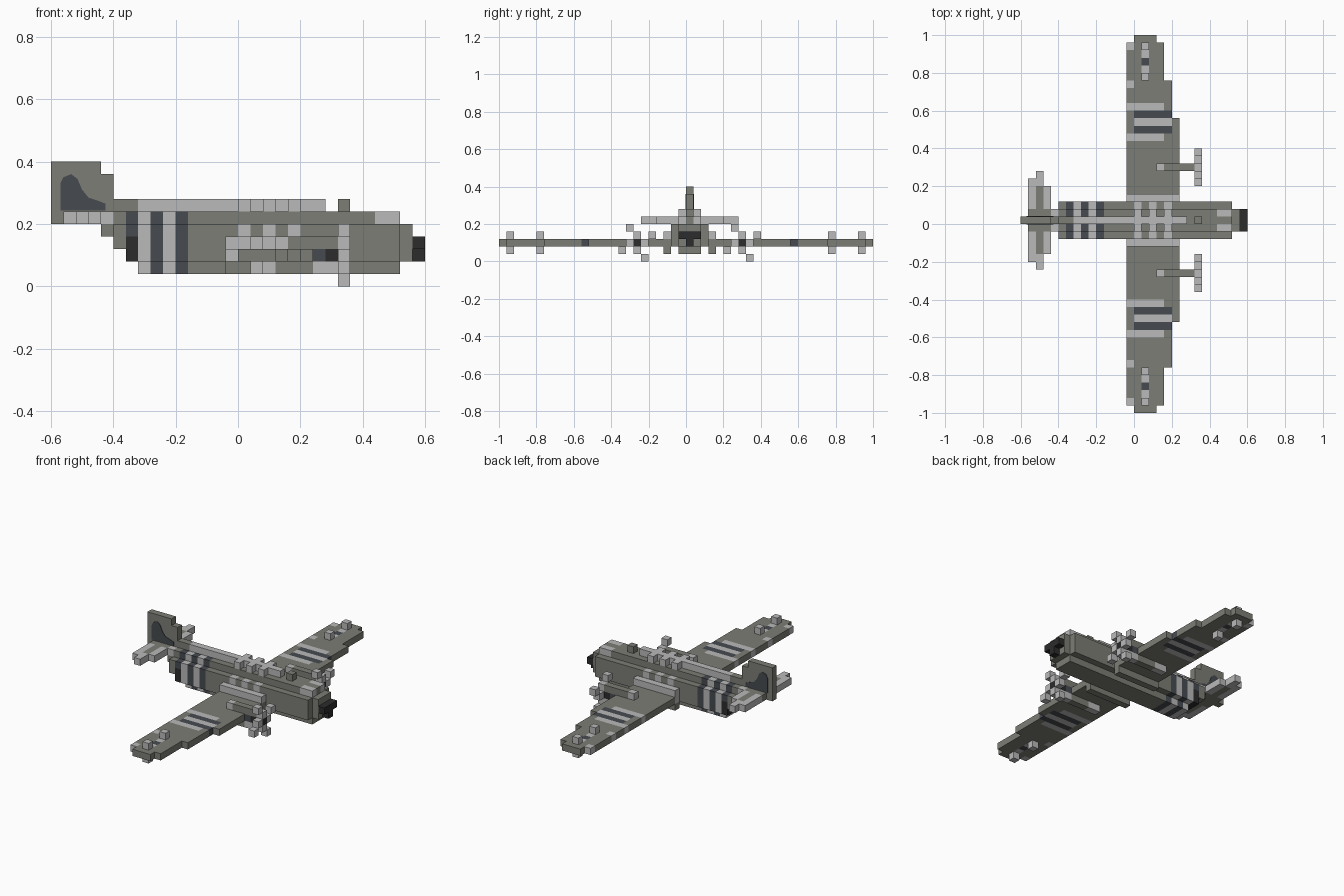
import bpy, bmesh
from mathutils import Vector

if "Cube" in bpy.data.objects:
    bpy.data.objects.remove(bpy.data.objects["Cube"])

U = 0.04  # edge of one building block


def material(name, rgb):
    m = bpy.data.materials.new(name)
    m.diffuse_color = (*rgb, 1)
    m.use_nodes = True
    m.node_tree.nodes["Principled BSDF"].inputs["Base Color"].default_value = m.diffuse_color
    return m


MATS = [material("grey", (0.205, 0.205, 0.18)),
        material("light_grey", (0.49, 0.49, 0.49)),
        material("slate", (0.062, 0.070, 0.082)),
        material("black", (0.025, 0.025, 0.025))]
GREY, LIGHT, SLATE, BLACK = range(4)
blocks = {}  # (x, y, z) -> (part, colour)


def fill(part, col, x, y, z, mirror=False):
    """Fill an inclusive block range; mirroring is about block column y = 0."""
    rng = [range(r[0], r[1] + 1) if isinstance(r, tuple) else (r,) for r in (x, y, z)]
    for i in rng[0]:
        for j in rng[1]:
            for k in rng[2]:
                blocks[i, j, k] = (part, col)
                if mirror:
                    blocks[i, -j, k] = (part, col)


# Wings: stepped planform
fill("wing", GREY, (-1, 5), (-13, 13), 2)
for y0, y1, x0, x1 in ((14, 18, -1, 4), (19, 23, -1, 3), (24, 24, 0, 2),
                       (-19, -14, -1, 4), (-24, -20, -1, 3), (-25, -25, 0, 2)):
    fill("wing", GREY, (x0, x1), (y0, y1), 2)
# Wing stripes
for y in (11, 15):
    fill("wing", LIGHT, (-1, 3), y, 2, True)
for y in (12, 14):
    fill("wing", SLATE, (0, 4), y, 2, True)
fill("wing", LIGHT, (0, 4), 13, 2, True)
# Trailing edge marks, tip strips and tip knobs
for y in (-24, -19, 18, 23):
    fill("wing", LIGHT, -1, y, 2)
for lo, hi in ((-24, -20), (19, 23)):
    fill("wing", LIGHT, 1, (lo, hi), 2)
    fill("wing", SLATE, 1, (lo + hi) // 2, 2)
    for y in (lo, hi):
        for z in (1, 3):
            fill("wing_knobs", LIGHT, 1, y, z)

# Fuselage: rounded block section with stepped tail and nose
fill("fuselage", GREY, (-8, 12), (-2, 2), (2, 4))
fill("fuselage", GREY, (-8, 12), (-1, 1), 1)
fill("fuselage", GREY, (-10, 12), (-1, 1), 5)
fill("fuselage", GREY, -9, (-2, 2), (2, 4))
fill("fuselage", GREY, -10, (-2, 2), (3, 4))
fill("fuselage", GREY, -11, (-1, 1), (4, 5))
fill("fuselage", GREY, 13, (-1, 1), (2, 4))
# Fuselage bands
for x, col in ((-9, SLATE), (-8, LIGHT), (-7, SLATE), (-6, LIGHT), (-5, SLATE)):
    for y in range(-2, 3):
        for z in range(1, 6):
            if (x, y, z) in blocks:
                fill("fuselage", col, x, y, z)
fill("fuselage", BLACK, -9, (-2, 2), (2, 3))
# Nose cap and nose side lights
fill("nose", BLACK, 14, (-1, 1), 3)
fill("nose", BLACK, 14, 0, 2)
fill("fuselage", LIGHT, (11, 12), 1, 5, True)

# Spine along the top, with alternating side blocks
fill("spine", GREY, (-10, -9), 0, 6)
fill("spine", LIGHT, (-8, 6), 0, 6)
fill("spine", GREY, 8, 0, 6)
for x in (0, 2, 4):
    fill("spine", LIGHT, x, 1, 6, True)

# Wing roots: belly fairing and a row of light blocks
fill("wing_root", GREY, (-1, 5), 3, 1, True)
fill("wing_root", LIGHT, (-1, 5), 3, 3, True)
fill("wing_root", LIGHT, -1, 3, 2, True)
for x in (0, 2, 4):
    fill("fuselage", LIGHT, x, 2, 4, True)

# Engines: upper cowl, lower cowl and shaft on each side
fill("engine", GREY, (3, 7), 7, 3, True)
fill("engine", LIGHT, 3, 7, 3, True)
fill("engine", GREY, (1, 7), 7, 1, True)
for x in ((1, 2), (6, 7)):
    fill("engine", LIGHT, x, 7, 1, True)
fill("engine", SLATE, 6, 7, 2, True)
fill("engine", BLACK, 7, 7, 2, True)

# Propellers: pinwheel of four bent blades
for y in (-7, 7):
    fill("propeller", BLACK, 8, y, 2)
    for a, b in ((1, 0), (0, 1), (-1, 0), (0, -1)):
        fill("propeller", LIGHT, 8, y + a, 2 + b)
        fill("propeller", LIGHT, 8, y + 2 * a - b, 2 + 2 * b + a)

# Tailplane
fill("tailplane", LIGHT, -14, (-5, 5), 5)
fill("tailplane", LIGHT, -13, (-6, 6), 5)
fill("tailplane", GREY, -13, (-4, 4), 5)
fill("tailplane", LIGHT, -12, (-4, 4), 5)
fill("tailplane", GREY, (-14, -12), (-1, 1), 5)
fill("tailplane", LIGHT, -11, 1, 5, True)

# Fin
fill("fin", GREY, (-15, -12), 0, (5, 9))
fill("fin", GREY, -11, 0, (6, 8))

# Turn the exposed block sides into one mesh per part
DIRS = [Vector(d) for d in ((1, 0, 0), (-1, 0, 0), (0, 1, 0),
                            (0, -1, 0), (0, 0, 1), (0, 0, -1))]
for part in sorted({p for p, c in blocks.values()}):
    bm = bmesh.new()
    for pos, (p, col) in blocks.items():
        if p != part:
            continue
        centre = Vector(pos) + Vector((0.5, 0.5, 0.5))
        for d in DIRS:
            if tuple(int(a + b) for a, b in zip(pos, d)) in blocks:
                continue
            s = Vector((d.y, d.z, d.x))
            t = d.cross(s)
            corners = [centre + d / 2 + (s * a + t * b) / 2
                       for a, b in ((-1, -1), (1, -1), (1, 1), (-1, 1))]
            f = bm.faces.new([bm.verts.new(v * U) for v in corners])
            f.material_index = col
    bmesh.ops.remove_doubles(bm, verts=bm.verts, dist=0.0001)
    me = bpy.data.meshes.new(part)
    bm.to_mesh(me)
    bm.free()
    for m in MATS:
        me.materials.append(m)
    bpy.context.collection.objects.link(bpy.data.objects.new(part, me))

# Painted patch on both sides of the fin
outline = [(-.57, .243), (-.425, .243), (-.425, .265), (-.45, .275), (-.48, .285),
           (-.50, .31), (-.515, .345), (-.535, .36), (-.56, .35), (-.57, .33)]
bm = bmesh.new()
for y in (-0.003, 0.04):
    f = bm.faces.new([bm.verts.new((x, y, z)) for x, z in outline])
    r = bmesh.ops.extrude_face_region(bm, geom=[f])
    new = [v for v in r["geom"] if isinstance(v, bmesh.types.BMVert)]
    bmesh.ops.translate(bm, verts=new, vec=(0, 0.003, 0))
bmesh.ops.recalc_face_normals(bm, faces=bm.faces)
me = bpy.data.meshes.new("fin_patch")
bm.to_mesh(me)
bm.free()
me.materials.append(MATS[SLATE])
bpy.context.collection.objects.link(bpy.data.objects.new("fin_patch", me))
